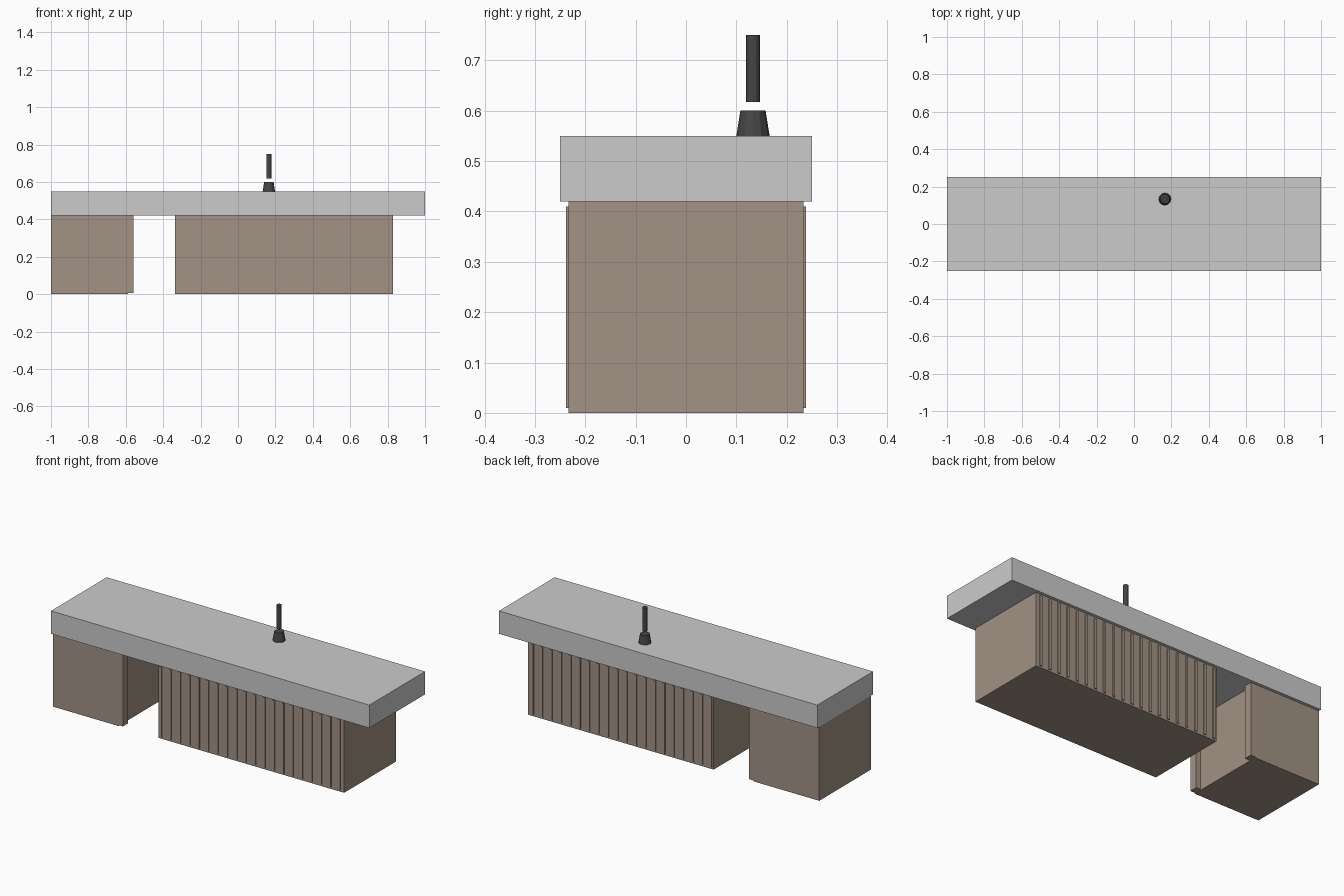
import bpy

if "Cube" in bpy.data.objects:
    bpy.data.objects.remove(bpy.data.objects["Cube"])


def material(name, colour):
    m = bpy.data.materials.new(name)
    m.diffuse_color = (*colour, 1)
    m.use_nodes = True
    m.node_tree.nodes["Principled BSDF"].inputs["Base Color"].default_value = m.diffuse_color
    return m


def box(name, x, y, z, mat=None):
    lo, hi = zip(x, y, z)
    bpy.ops.mesh.primitive_cube_add(size=1, location=[(a + b) / 2 for a, b in zip(lo, hi)])
    ob = bpy.context.object
    ob.name = name
    ob.scale = [b - a for a, b in zip(lo, hi)]
    bpy.ops.object.transform_apply(location=False, rotation=False, scale=True)
    if mat:
        ob.data.materials.append(mat)
    return ob


def cone(name, r1, r2, z1, z2, mat, sides=12):
    bpy.ops.mesh.primitive_cone_add(vertices=sides, radius1=r1, radius2=r2, depth=z2 - z1,
                                    location=(0.165, 0.133, (z1 + z2) / 2))
    ob = bpy.context.object
    ob.name = name
    ob.data.materials.append(mat)
    return ob


wood = material("wood", (0.36, 0.29, 0.23))
dark = material("dark_metal", (0.06, 0.06, 0.06))
D = 0.233   # half depth of the cabinets
H = 0.42    # height of the cabinets

# Counter slab
box("countertop", (-1, 1), (-0.25, 0.25), (H, 0.55))

# Cabinets
box("small_cabinet", (-1, -0.588), (-D, D), (0, H), wood)
box("large_cabinet", (-0.337, 0.83), (-D, D), (0, H), wood)

for side, s in (("front", -1), ("back", 1)):
    # Corner posts on the inner face of the small cabinet
    box(f"{side}_corner_post", (-0.588, -0.56), sorted((s * D, s * (D - 0.045))), (0.005, H), wood)

    # Row of thin battens on the large cabinet
    slat = box(f"{side}_battens", (-0.328, -0.313), sorted((s * (D - 0.003), s * 0.238)),
               (0.01, 0.41), wood)
    arr = slat.modifiers.new("row", 'ARRAY')
    arr.count = 20
    arr.use_relative_offset = False
    arr.use_constant_offset = True
    arr.constant_offset_displace = (0.059, 0, 0)

# Fitting on the counter: tapered base and a rod floating above it
cone("fitting_base", 0.033, 0.025, 0.55, 0.60, dark)
cone("fitting_rod", 0.0135, 0.0135, 0.617, 0.75, dark)
